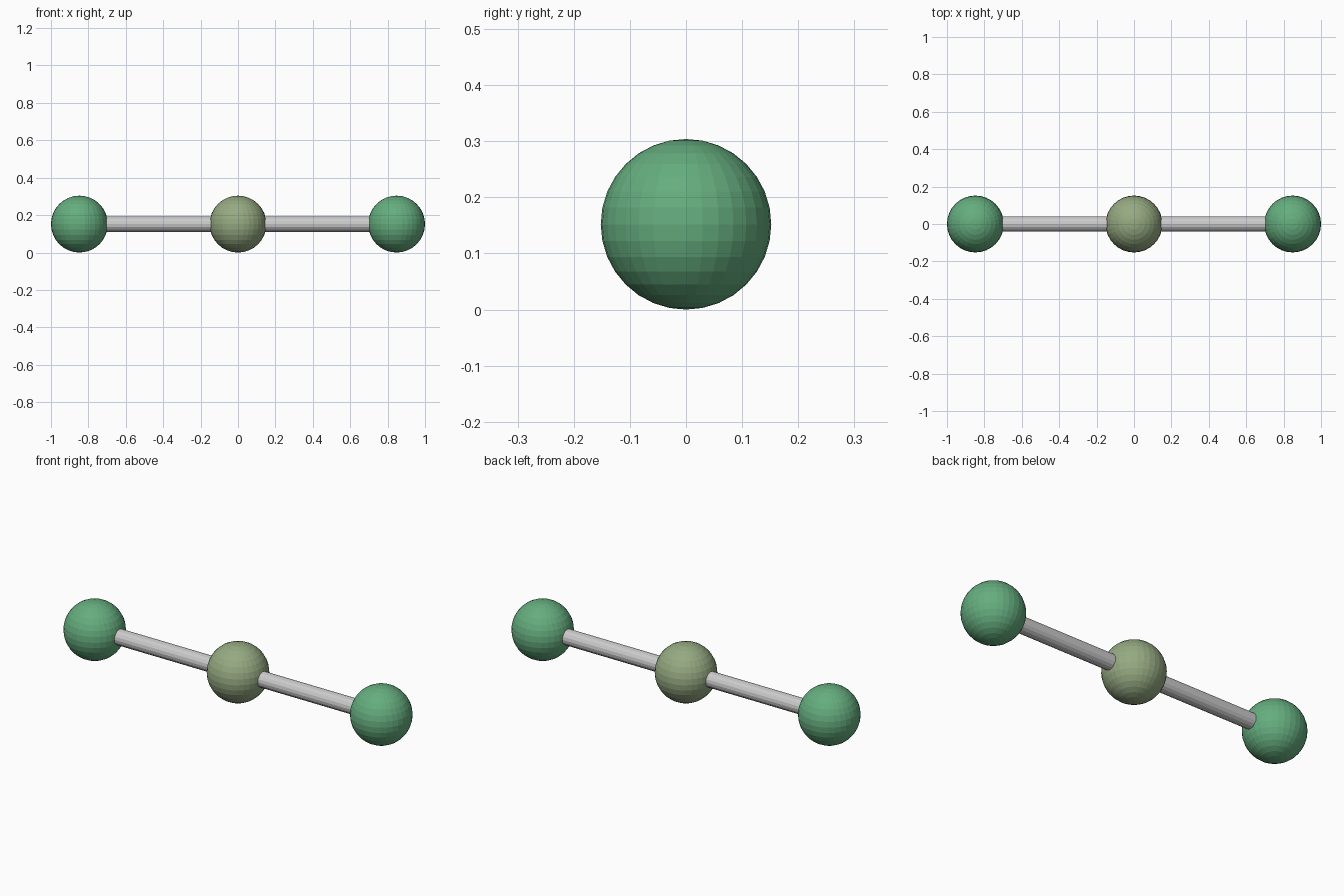
import bpy
from math import pi

if "Cube" in bpy.data.objects:
    bpy.data.objects.remove(bpy.data.objects["Cube"])

R = 0.152          # ball radius
ROD_R = 0.041      # rod radius
END_X = 1 - R      # end ball centre


def material(name, color):
    m = bpy.data.materials.new(name)
    m.diffuse_color = (*color, 1)
    m.use_nodes = True
    m.node_tree.nodes["Principled BSDF"].inputs["Base Color"].default_value = m.diffuse_color
    return m


def ball(name, x, mat):
    bpy.ops.mesh.primitive_uv_sphere_add(segments=32, ring_count=16, radius=R, location=(x, 0, R))
    ob = bpy.context.object
    ob.name = name
    ob.data.materials.append(mat)


def rod(name, x0, x1):
    bpy.ops.mesh.primitive_cylinder_add(vertices=16, radius=ROD_R, depth=x1 - x0,
                                        location=((x0 + x1) / 2, 0, R), rotation=(0, pi / 2, 0))
    bpy.context.object.name = name


green = material("green", (0.13, 0.42, 0.21))
olive = material("olive", (0.30, 0.40, 0.22))

# Three balls in a line
ball("center_ball", 0, olive)
ball("left_ball", -END_X, green)
ball("right_ball", END_X, green)

# Connecting rods, running from ball centre to ball centre
rod("left_rod", -END_X, 0)
rod("right_rod", 0, END_X)
